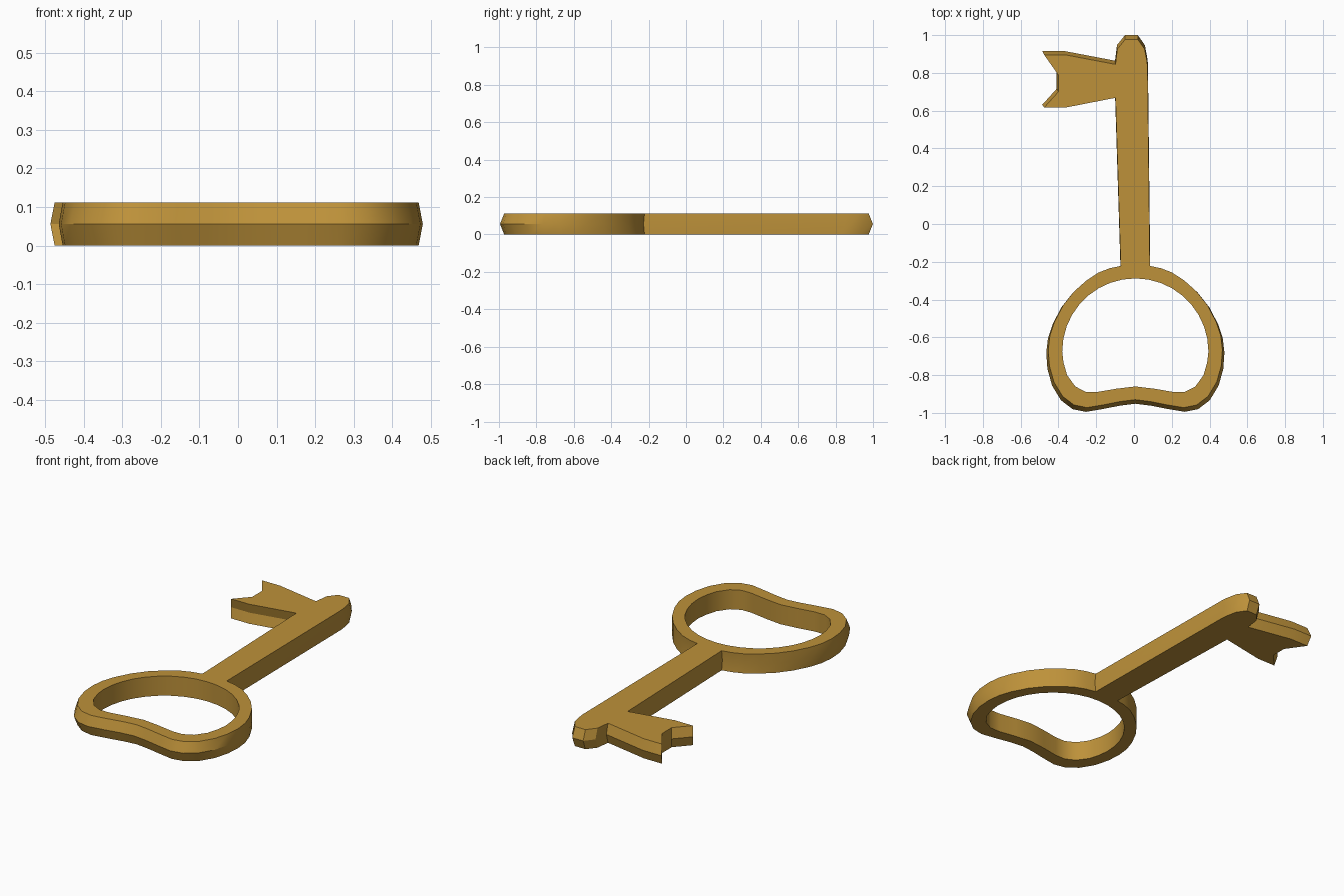
import bpy, bmesh, math

if "Cube" in bpy.data.objects:
    bpy.data.objects.remove(bpy.data.objects["Cube"])

H = 0.112        # thickness
SWELL = 1.023    # the mid-height outline swells out from the origin
CX = 0.007       # symmetry axis of the bow

brass = bpy.data.materials.new("brass")
brass.diffuse_color = (0.51, 0.285, 0.042, 1)
brass.use_nodes = True
brass.node_tree.nodes["Principled BSDF"].inputs["Base Color"].default_value = brass.diffuse_color


def mirrored(half):
    """Left half running from top to bottom centre -> full open outline."""
    return [(CX - x, y) for x, y in half] + [(CX + x, y) for x, y in reversed(half[:-1])]


# bow outer edge, from the neck down to the middle of the dip
bow_half = [(0.077, -0.222), (0.135, -0.234), (0.195, -0.257), (0.26, -0.300),
            (0.325, -0.358), (0.382, -0.430), (0.428, -0.518), (0.452, -0.59),
            (0.461, -0.665), (0.455, -0.750), (0.431, -0.836), (0.385, -0.912),
            (0.325, -0.958), (0.256, -0.972), (0.166, -0.957), (0.08, -0.940), (0, -0.930)]

# shaft, rounded tip and notched bit, from right of the neck round to the left
shaft_and_bit = [(0.072, 0.83), (0.068, 0.865), (0.056, 0.926), (0.020, 0.977),
                 (-0.047, 0.977), (-0.088, 0.926), (-0.098, 0.845),
                 (-0.360, 0.895), (-0.475, 0.895), (-0.400, 0.788), (-0.400, 0.700),
                 (-0.475, 0.617), (-0.360, 0.617), (-0.098, 0.668)]
outer = mirrored(bow_half) + shaft_and_bit

# finger hole: round above, dipped below
arc = [(0.387 * math.sin(a), -0.675 + 0.387 * math.cos(a))
       for a in (math.radians(90 * i / 9) for i in range(10))]
hole_half = arc + [(0.380, -0.735), (0.361, -0.800), (0.318, -0.860), (0.262, -0.889),
                   (0.20, -0.889), (0.10, -0.872), (0, -0.860)]
hole = mirrored(hole_half)[1:]

bm = bmesh.new()


def ring(points, z, s=1.0):
    return [bm.verts.new((x * s, y * s, z)) for x, y in points]


def wall(a, b):
    n = len(a)
    for i in range(n):
        j = (i + 1) % n
        bm.faces.new((a[i], a[j], b[j], b[i]))


# outer walls in two bands, straight hole wall
low, mid, top = ring(outer, 0), ring(outer, H / 2, SWELL), ring(outer, H)
wall(low, mid)
wall(mid, top)
hole_low, hole_top = ring(hole, 0), ring(hole, H)
wall(hole_low, hole_top)

# flat caps with the hole left open
for z in (0, H):
    edges = [e for e in bm.edges if all(abs(v.co.z - z) < 1e-6 for v in e.verts)]
    bmesh.ops.triangle_fill(bm, edges=edges, use_beauty=True)
bmesh.ops.recalc_face_normals(bm, faces=bm.faces)

mesh = bpy.data.meshes.new("key")
bm.to_mesh(mesh)
bm.free()
mesh.materials.append(brass)
key = bpy.data.objects.new("key", mesh)
bpy.context.collection.objects.link(key)
bpy.context.view_layer.objects.active = key
key.select_set(True)
bpy.ops.object.shade_smooth_by_angle(angle=math.radians(28))
